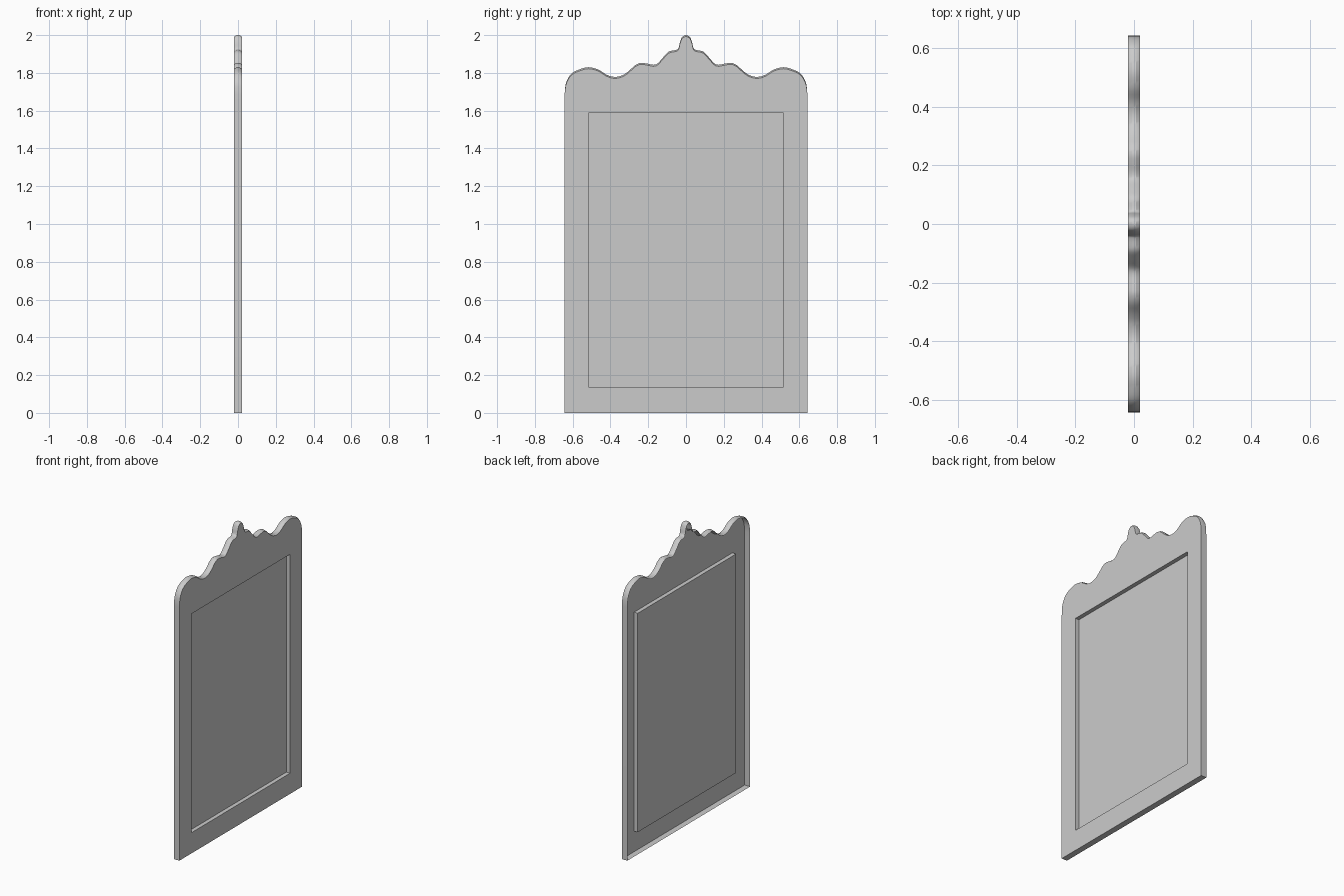
import bpy, bmesh
from mathutils import Vector

if "Cube" in bpy.data.objects:
    bpy.data.objects.remove(bpy.data.objects["Cube"])

FRONT, BACK, PANEL_X = 0.02, -0.02, -0.007
STEPS = 4

# Half of the crest outline, (y, z) from the finial tip to the shoulder
crest = [(0, 2.0), (0.02, 1.99), (0.032, 1.962), (0.04, 1.93), (0.055, 1.921),
         (0.09, 1.913), (0.12, 1.883), (0.15, 1.85), (0.175, 1.843), (0.21, 1.85),
         (0.24, 1.853), (0.27, 1.84), (0.305, 1.808), (0.34, 1.786), (0.38, 1.779),
         (0.42, 1.79), (0.465, 1.818), (0.515, 1.83), (0.56, 1.82), (0.605, 1.797),
         (0.632, 1.755), (0.641, 1.71), (0.643, 1.65)]


def smooth_curve(points):
    """Catmull-Rom curve through the points, mirrored about the tip."""
    p = [Vector(q) for q in points]
    p = [Vector((-p[1].x, p[1].y))] + p + [p[-1] * 2 - p[-2]]
    out = []
    for a, b, c, d in zip(p, p[1:], p[2:], p[3:]):
        for i in range(STEPS):
            t = i / STEPS
            out.append(0.5 * (2 * b + (c - a) * t + (2 * a - 5 * b + 4 * c - d) * t**2
                              + (3 * b - a - 3 * c + d) * t**3))
    return out + [p[-2]]


def ring(bm, outline, x):
    return [bm.verts.new((x, y, z)) for y, z in outline]


def bridge(bm, a, b):
    n = len(a)
    for i in range(n):
        j = (i + 1) % n
        bm.faces.new((a[i], a[j], b[j], b[i]))


def loop_edges(bm, loop):
    return [bm.edges.get((v, loop[i - 1])) or bm.edges.new((v, loop[i - 1]))
            for i, v in enumerate(loop)]


def finish(bm, name):
    mesh = bpy.data.meshes.new(name)
    bm.to_mesh(mesh)
    bm.free()
    obj = bpy.data.objects.new(name, mesh)
    bpy.context.collection.objects.link(obj)
    bpy.ops.object.select_all(action='DESELECT')
    obj.select_set(True)
    bpy.context.view_layer.objects.active = obj
    bpy.ops.object.shade_smooth_by_angle()


half = smooth_curve(crest)
half.append(Vector((half[-1].x, 0)))
outline = [(v.x, v.y) for v in half] + [(-v.x, v.y) for v in reversed(half[1:])]
# Slightly lowered crest for the softened front and back edges
lowered = [(y, z - 0.008 if z > 1.7 else z) for y, z in outline]
opening = [(-0.516, 0.137), (0.516, 0.137), (0.516, 1.588), (-0.516, 1.588)]

# Frame: front sheet with an opening, and a rim around it, open at the back
bm = bmesh.new()
rings = [ring(bm, o, x) for o, x in
         ((lowered, FRONT), (outline, 0.007), (outline, -0.007), (lowered, BACK))]
for a, b in zip(rings, rings[1:]):
    bridge(bm, b, a)
hole = ring(bm, opening, FRONT)
bmesh.ops.triangle_fill(bm, use_beauty=True, normal=(1, 0, 0),
                        edges=loop_edges(bm, rings[0]) + loop_edges(bm, hole))
bmesh.ops.recalc_face_normals(bm, faces=bm.faces)
if max(bm.faces, key=lambda f: f.calc_area()).normal.y > 0.9:
    pass
front_faces = [f for f in bm.faces if abs(f.normal.x) > 0.99]
if front_faces[0].normal.x < 0:
    bmesh.ops.reverse_faces(bm, faces=bm.faces)
finish(bm, "mirror_frame")

# Glass: sunken panel with its side reveals
bm = bmesh.new()
outer, inner = ring(bm, opening, FRONT), ring(bm, opening, PANEL_X)
bridge(bm, outer, inner)
glass = bm.faces.new(inner)
bmesh.ops.recalc_face_normals(bm, faces=bm.faces)
glass.normal_update()
if glass.normal.x < 0:
    bmesh.ops.reverse_faces(bm, faces=bm.faces)
finish(bm, "mirror_glass")
